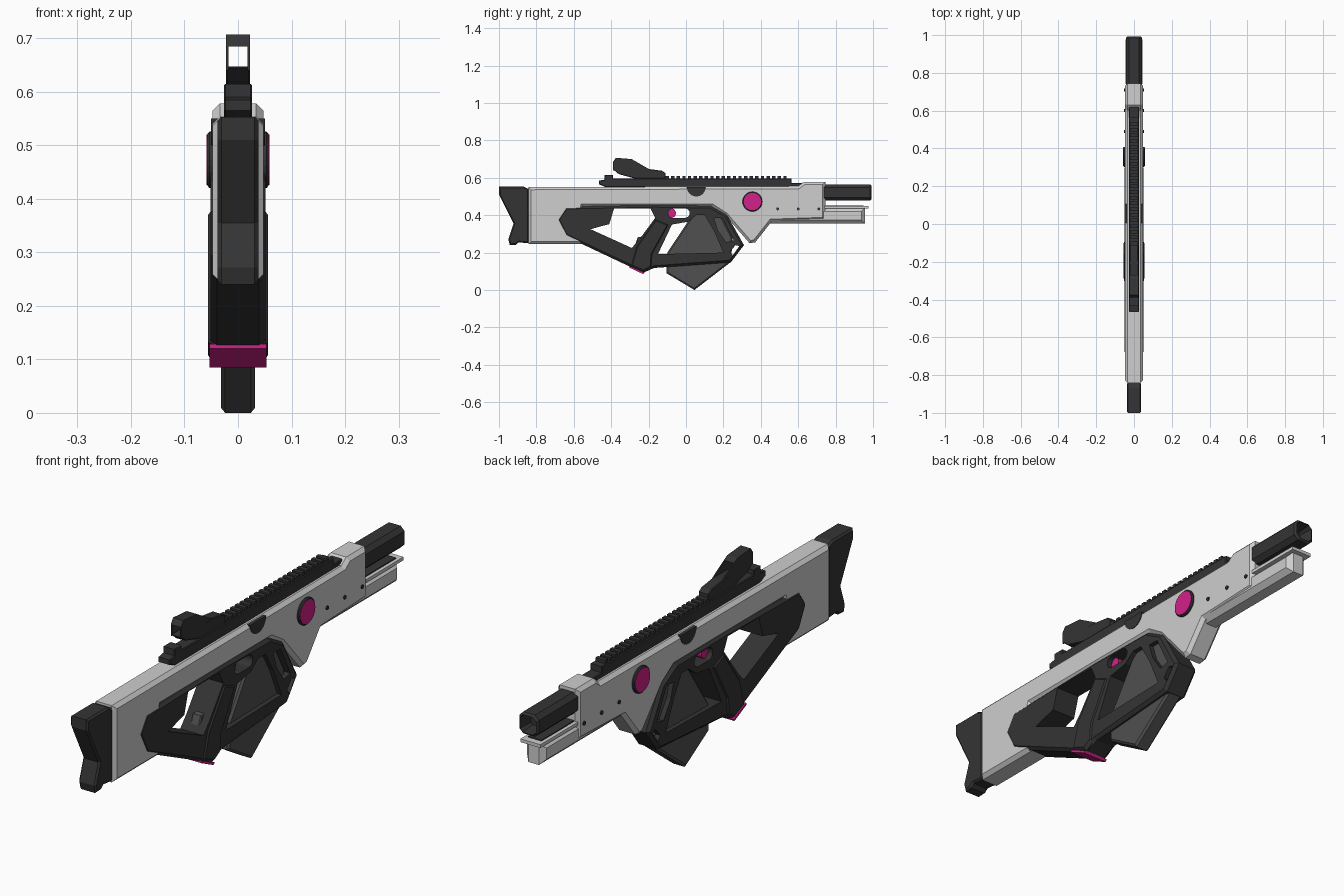
import bpy, bmesh, math
from mathutils import Vector

cube = bpy.data.objects.get("Cube")
if cube:
    bpy.data.objects.remove(cube, do_unlink=True)


def material(name, rgb):
    m = bpy.data.materials.new(name)
    m.use_nodes = True
    m.diffuse_color = (*rgb, 1)
    m.node_tree.nodes["Principled BSDF"].inputs["Base Color"].default_value = (*rgb, 1)
    return m


WHITE = material("pale grey shell", (0.62, 0.62, 0.62))
DARK = material("charcoal polymer", (0.034, 0.034, 0.034))
GREY = material("magazine grey", (0.08, 0.08, 0.08))
PINK = material("magenta accent", (0.65, 0.015, 0.25))


def finish(name, bm, mat):
    bmesh.ops.recalc_face_normals(bm, faces=bm.faces)
    mesh = bpy.data.meshes.new(name)
    bm.to_mesh(mesh)
    bm.free()
    ob = bpy.data.objects.new(name, mesh)
    bpy.context.scene.collection.objects.link(ob)
    if mat:
        mesh.materials.append(mat)
    return ob


def add_prism(bm, pts, lo, hi, chamfer=0.0, axis="X"):
    """Extrude a profile: (y, z) along X, or (x, z) along Y; chamfer the end rims."""
    def place(p, d):
        return (d, p[0], p[1]) if axis == "X" else (p[0], d, p[1])
    face = bm.faces.new([bm.verts.new(place(p, lo)) for p in pts])
    out = bmesh.ops.extrude_face_region(bm, geom=[face])["geom"]
    shift = Vector(place((0, 0), hi - lo))
    bmesh.ops.translate(bm, vec=shift, verts=[g for g in out if isinstance(g, bmesh.types.BMVert)])
    cap = next(g for g in out if isinstance(g, bmesh.types.BMFace))
    if face.is_valid is False:
        return
    if chamfer:
        rim = list(set(face.edges) | set(cap.edges))
        bmesh.ops.bevel(bm, geom=rim, offset=chamfer, segments=1, affect="EDGES", profile=0.5)


def prism(name, pts, half, mat, chamfer=0.0):
    bm = bmesh.new()
    add_prism(bm, pts, -half, half, chamfer)
    return finish(name, bm, mat)


def box(a, b, c, d):
    return [(a, c), (b, c), (b, d), (a, d)]


def arc(y, z, r, start=0, end=360, n=28):
    full = end - start == 360
    steps = n if full else n + 1
    angles = [math.radians(start + (end - start) * i / n) for i in range(steps)]
    return [(y + r * math.cos(a), z + r * math.sin(a)) for a in angles]


def cut(ob, name, profiles):
    bm = bmesh.new()
    for p in profiles:
        add_prism(bm, p, -0.2, 0.2)
    cutter = finish(name, bm, None)
    cutter.hide_render = True
    cutter.hide_viewport = True
    cutter.display_type = "WIRE"
    mod = ob.modifiers.new("openings", "BOOLEAN")
    mod.operation = "DIFFERENCE"
    mod.solver = "EXACT"
    mod.object = cutter


# Shell: stock, receiver and front block
prism("receiver_shell", [
    (-.842, .245), (-.55, .245), (-.58, .33), (-.55, .445), (.14, .445), (.21, .40),
    (.34, .25), (.37, .255), (.457, .365), (.745, .375), (.745, .578), (.63, .578),
    (.60, .555), (-.842, .55)], .048, WHITE, .014)
prism("handguard", box(.42, .957, .355, .44), .043, WHITE, .02)
prism("handguard_lip", box(.74, .977, .436, .449), .044, WHITE)
prism("handguard_channel", box(.74, .95, .448, .453), .03, DARK)

# Butt pad with a waisted rear edge
prism("butt_pad", [
    (-1, .553), (-1, .51), (-.97, .45), (-.922, .355), (-.95, .272), (-.942, .24),
    (-.91, .242), (-.895, .255), (-.84, .25), (-.84, .54), (-.868, .553)], .038, DARK, .007)

# Skeleton frame with openings for the thumb, selector and magazine
frame = prism("grip_frame", [
    (-.69, .377), (-.645, .445), (-.17, .455), (.13, .45), (.22, .40), (.31, .24),
    (.24, .148), (-.17, .118), (-.227, .093), (-.30, .125), (-.645, .288)], .051, DARK, .012)
cut(frame, "frame_cutter", [
    [(-.51, .325), (-.29, .225), (-.25, .27), (-.165, .385), (-.19, .436),
     (-.385, .436), (-.41, .352), (-.44, .345)],
    arc(-.07, .411, .025, 90, 270, 10) + arc(-.005, .411, .025, -90, 90, 10),
    [(-.15, .192), (-.075, .35), (.01, .365), (.055, .40), (.10, .40), (.15, .315), (.20, .2)],
    [(.15, .385), (.195, .385), (.255, .265), (.215, .255), (.17, .32)],
    [(.235, .205), (.265, .24), (.285, .235), (.25, .185)]])

# Hand grip
prism("hand_grip", [
    (-.165, .385), (-.085, .352), (-.175, .19), (-.18, .12), (-.226, .094),
    (-.30, .126), (-.27, .235)], .056, DARK, .012)
prism("grip_safety", [(-.275, .235), (-.258, .282), (-.22, .288), (-.20, .25)], .02, GREY, .004)
prism("grip_base", [(-.303, .129), (-.303, .12), (-.229, .085), (-.222, .093)], .053, PINK)
prism("selector_button", arc(-.08, .411, .026), .03, PINK)

# Magazine
prism("magazine", [
    (-.105, .09), (.045, 0), (.24, .15), (.25, .28), (.19, .395), (.05, .42),
    (.01, .365), (-.10, .20)], .032, GREY, .008)

# Side discs, half-round covers and pins
prism("disc_hub", arc(.355, .473, .053), .057, DARK, .004)
prism("disc_face", arc(.355, .473, .047), .0585, PINK)
prism("half_round_cover", arc(.055, .55, .05, 180, 360, 12), .0505, DARK)
for i in range(3):
    prism(f"side_pin_{i + 1}", arc(.49 + .11 * i, .434, .008, n=10), .052, DARK)

# Top rail with teeth
prism("rail", [
    (-.465, .565), (-.465, .585), (-.435, .59), (-.435, .615), (-.39, .615), (-.39, .597),
    (.565, .597), (.565, .572), (.62, .572), (.62, .55), (-.43, .55)], .026, DARK, .003)
bm = bmesh.new()
for i in range(22):
    y = -.11 + .03 * i
    add_prism(bm, box(y, y + .018, .59, .61), -.022, .022)
finish("rail_teeth", bm, DARK)

# Sight: solid base with an open hood
prism("sight_base", [
    (-.39, .645), (-.36, .62), (-.27, .595), (-.11, .595), (-.11, .625), (-.13, .638),
    (-.2, .647)], .0225, DARK, .003)
bm = bmesh.new()
cheek = [(-.39, .64), (-.39, .685), (-.375, .707), (-.29, .70), (-.195, .645)]
for side in (-1, 1):
    add_prism(bm, cheek, side * .0225, side * .018)
add_prism(bm, [(-.39, .685), (-.375, .707), (-.29, .70), (-.27, .688)], -.02, .02)
finish("sight_hood", bm, DARK)

# Muzzle shroud with a recessed bore, and the barrel inside the shell
h, k = .043, .026
octagon = [(h, -k), (h, k), (k, h), (-k, h), (-h, k), (-h, -k), (-k, -h), (k, -h)]
bm = bmesh.new()
add_prism(bm, [(x, z + .522) for x, z in octagon], .73, .993, .008, "Y")
bm.faces.ensure_lookup_table()
end = max(bm.faces, key=lambda f: f.calc_center_median().y)
bmesh.ops.inset_region(bm, faces=[end], thickness=.008)
bmesh.ops.translate(bm, vec=(0, -.06, 0), verts=end.verts)
finish("muzzle_shroud", bm, DARK)
